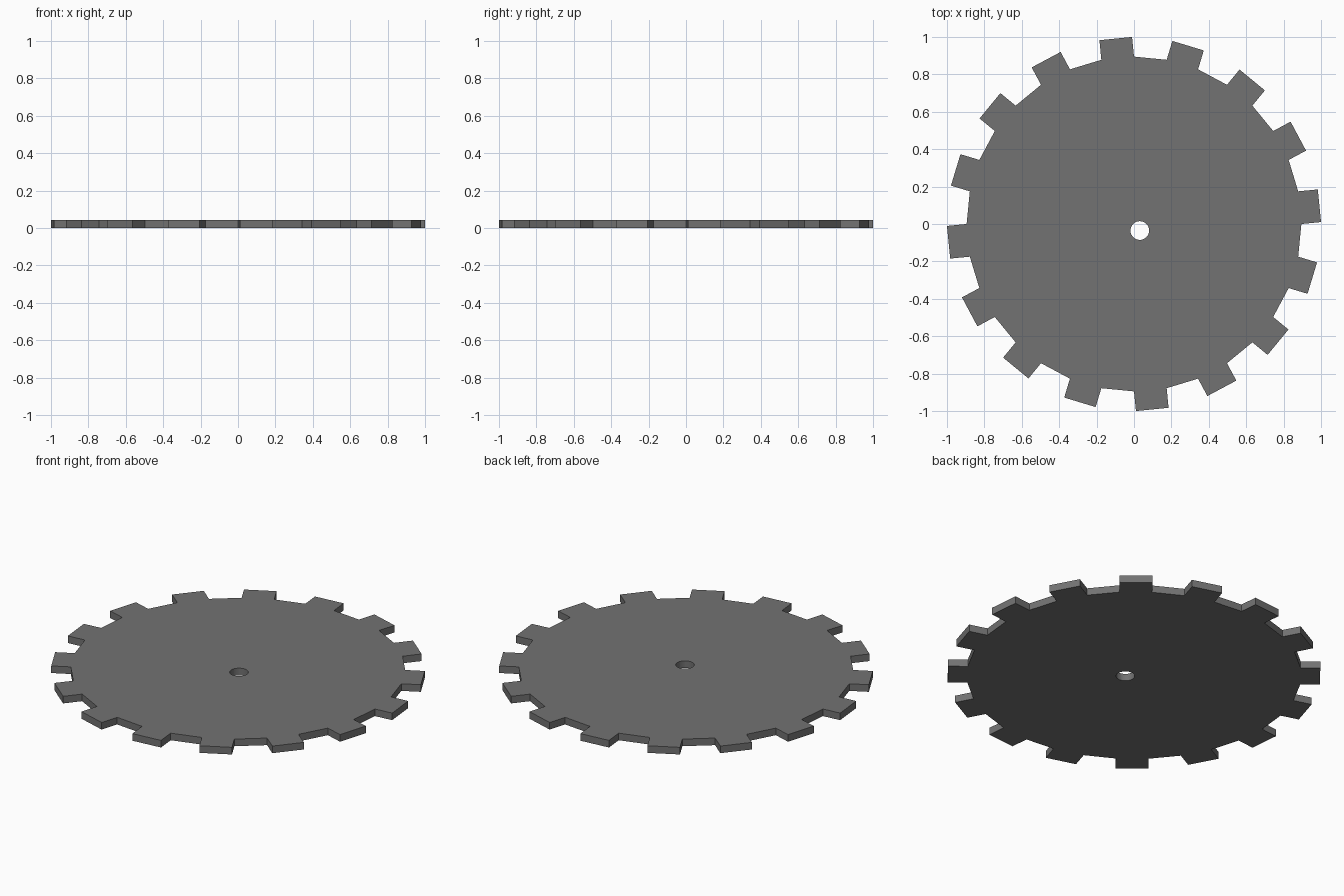
import bpy, bmesh, math
from mathutils import Vector

if "Cube" in bpy.data.objects:
    bpy.data.objects.remove(bpy.data.objects["Cube"])

SIDES = 32              # body polygon sides; every second side carries a tooth
BODY_R = 0.895
TIP = 0.9962            # distance of tooth tips from the centre
HOLE_R = 0.05
HOLE_C = Vector((0.031, -0.035, 0))
THICK = 0.042


def direction(angle):
    return Vector((math.cos(angle), math.sin(angle), 0))


bm = bmesh.new()
step = 2 * math.pi / SIDES

# Disc with an off-centre round hole
rim = [bm.verts.new(direction(i * step) * BODY_R) for i in range(SIDES)]
hole = [bm.verts.new(HOLE_C + direction(i * step) * HOLE_R) for i in range(SIDES)]
for i in range(SIDES):
    j = (i + 1) % SIDES
    bm.faces.new((hole[i], rim[i], rim[j], hole[j]))

# Square teeth pushed straight out of alternate sides
depth = TIP - BODY_R * math.cos(step / 2)
for i in range(0, SIDES, 2):
    j = (i + 1) % SIDES
    push = direction((i + 0.5) * step) * depth
    a = bm.verts.new(rim[i].co + push)
    b = bm.verts.new(rim[j].co + push)
    bm.faces.new((rim[i], a, b, rim[j]))

# Plate thickness
ext = bmesh.ops.extrude_face_region(bm, geom=bm.faces[:], use_keep_orig=True)
top = [g for g in ext["geom"] if isinstance(g, bmesh.types.BMVert)]
bmesh.ops.translate(bm, verts=top, vec=(0, 0, THICK))
bmesh.ops.recalc_face_normals(bm, faces=bm.faces[:])

mesh = bpy.data.meshes.new("toothed_disc")
bm.to_mesh(mesh)
bm.free()
disc = bpy.data.objects.new("toothed_disc", mesh)
bpy.context.collection.objects.link(disc)

# Dark grey finish
dark = bpy.data.materials.new("dark_grey")
dark.diffuse_color = (0.17, 0.17, 0.17, 1)
dark.use_nodes = True
dark.node_tree.nodes["Principled BSDF"].inputs["Base Color"].default_value = dark.diffuse_color
mesh.materials.append(dark)
